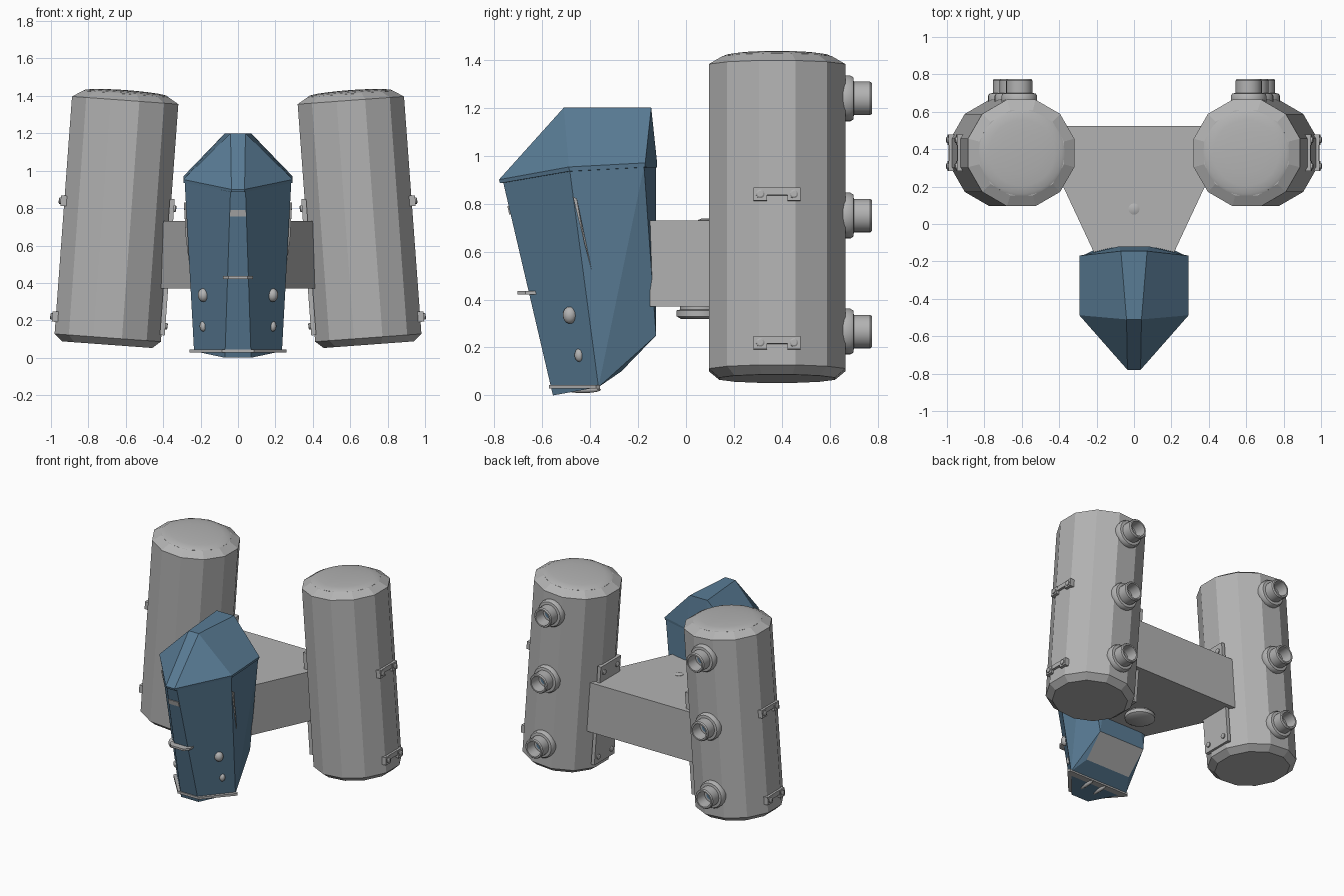
import bpy, bmesh, math
from mathutils import Matrix, Vector

if "Cube" in bpy.data.objects:
    bpy.data.objects.remove(bpy.data.objects["Cube"])


def material(name, rgb):
    m = bpy.data.materials.new(name)
    m.diffuse_color = (*rgb, 1)
    m.use_nodes = True
    m.node_tree.nodes["Principled BSDF"].inputs["Base Color"].default_value = m.diffuse_color
    return m


GREY = material("grey_metal", (0.45, 0.45, 0.45))
BLUE = material("steel_blue", (0.10, 0.20, 0.30))

# Frame of the right-hand tank: leans inwards towards the top
TANK = Matrix.Translation((0.65, 0.38, 0.74)) @ Matrix.Rotation(math.radians(-4.2), 4, 'Y')


def finish(name, bm, mat, mx=Matrix(), mirror=False, smooth=False):
    bmesh.ops.recalc_face_normals(bm, faces=bm.faces)
    bmesh.ops.transform(bm, matrix=mx, verts=bm.verts)
    me = bpy.data.meshes.new(name)
    bm.to_mesh(me)
    bm.free()
    me.materials.append(mat)
    ob = bpy.data.objects.new(name, me)
    bpy.context.collection.objects.link(ob)
    if mirror:
        ob.modifiers.new("mirror", 'MIRROR').use_mirror_merge = False
    if smooth:
        bpy.ops.object.select_all(action='DESELECT')
        ob.select_set(True)
        bpy.context.view_layer.objects.active = ob
        bpy.ops.object.shade_smooth_by_angle(angle=math.radians(35))
    return ob


def lathe(name, profile, n, mat, **kw):
    """Solid of revolution about local z from (radius, z) pairs, closed by caps."""
    bm = bmesh.new()
    rings = []
    for r, z in profile:
        rings.append([bm.verts.new((r * math.cos((i + .5) * math.tau / n),
                                    r * math.sin((i + .5) * math.tau / n), z)) for i in range(n)])
    for a, b in zip(rings, rings[1:]):
        for i in range(n):
            j = (i + 1) % n
            bm.faces.new((a[i], a[j], b[j], b[i]))
    bm.faces.new(rings[0])
    bm.faces.new(rings[-1])
    return finish(name, bm, mat, **kw)


def hull(name, pts, mat, both=True, **kw):
    """Faceted solid around points; both=True adds their mirror images in x."""
    bm = bmesh.new()
    for x, y, z in pts:
        bm.verts.new((x, y, z))
        if both and x:
            bm.verts.new((-x, y, z))
    res = bmesh.ops.convex_hull(bm, input=bm.verts)
    junk = {v for v in res["geom_interior"] if isinstance(v, bmesh.types.BMVert)}
    bmesh.ops.delete(bm, geom=list(junk), context='VERTS')
    bmesh.ops.dissolve_limit(bm, angle_limit=math.radians(2), verts=bm.verts, edges=bm.edges)
    return finish(name, bm, mat, **kw)


def box(name, c, s, mat, **kw):
    bm = bmesh.new()
    bmesh.ops.create_cube(bm, size=1, matrix=Matrix.Translation(c) @ Matrix.Diagonal((*s, 1)))
    return finish(name, bm, mat, **kw)


def blob(name, c, s, mat, **kw):
    bm = bmesh.new()
    bmesh.ops.create_uvsphere(bm, u_segments=16, v_segments=8, radius=1,
                              matrix=Matrix.Translation(c) @ Matrix.Diagonal((*s, 1)))
    return finish(name, bm, mat, mirror=True, smooth=True, **kw)


# Tanks with bevelled ends and a domed lid
R = 0.285 / math.cos(math.pi / 12)
lathe("tank", [(0.25, -0.672), (R, -0.635), (R, 0.638), (0.235, 0.673)], 12, GREY,
      mx=TANK, mirror=True)
lathe("tank_dome", [(0.23, 0.668)] + [(0.23 * math.cos(a), 0.673 + 0.02 * math.sin(a))
      for a in (0, .35, .7, 1.05, 1.4)], 32, GREY, mx=TANK, mirror=True, smooth=True)

# Rear nozzles
BACK = Matrix.Rotation(math.radians(-90), 4, 'X')
for z in (0.5, 0.01, -0.475):
    m = TANK @ Matrix.Translation((0, 0, z)) @ BACK
    lathe("nozzle", [(0.085, 0.24), (0.096, 0.265), (0.096, 0.305), (0.088, 0.318), (0.07, 0.32),
                     (0.07, 0.388), (0.064, 0.396), (0.054, 0.396), (0.05, 0.315)], 20, GREY,
          mx=m, mirror=True, smooth=True)
    lathe("nozzle_core", [(0.034, 0.316), (0.03, 0.322)], 16, BLUE, mx=m, mirror=True)

SIDE = Matrix.Rotation(math.radians(90), 4, 'Y')


def bolt(x, y, z):
    lathe("bolt", [(0.018, -0.018), (0.018, 0.008), (0.012, 0.012)], 12, GREY,
          mx=TANK @ Matrix.Translation((x, y, z)) @ SIDE @
          (Matrix.Rotation(math.pi, 4, 'X') if x < 0 else Matrix()), mirror=True)


# Outer clamps
for z in (0.078, -0.543):
    box("clamp_bar", (0.287, 0, z + 0.012), (0.03, 0.195, 0.032), GREY, mx=TANK, mirror=True)
    for y in (-0.07, 0.07):
        box("clamp_pad", (0.288, y, z), (0.034, 0.055, 0.055), GREY, mx=TANK, mirror=True)
        bolt(0.303, y, z)

# Inner mounting plates
box("mount_plate", (-0.29, 0, -0.235), (0.026, 0.23, 0.73), GREY, mx=TANK, mirror=True)
for z in (0.08, -0.55):
    for y in (-0.075, 0.075):
        bolt(-0.303, y, z)

# Yoke joining the tanks, with pivot knob below and cap above
hull("yoke", [(x, y, z) for x, y in ((0.215, -0.15), (0.43, 0.31), (0.43, 0.525))
              for z in (0.37, 0.73)], GREY)
lathe("pivot_knob", [(0.08, 0.318), (0.1, 0.33), (0.1, 0.355), (0.085, 0.358), (0.085, 0.38)],
      24, GREY, mx=Matrix.Translation((0, 0.06, 0)), smooth=True)
lathe("pivot_cap", [(0.03, 0.72), (0.03, 0.732), (0.015, 0.738)], 16, GREY,
      mx=Matrix.Translation((0, 0.08, 0)), smooth=True)

# Faceted pod: lower shell
pod = hull("pod_body", [(0.04, -0.765, 0.90), (0.285, -0.485, 0.94), (0.285, -0.175, 0.955),
                        (0.08, -0.125, 0.95), (0.07, -0.555, 0.0), (0.235, -0.365, 0.035),
                        (0.18, -0.27, 0.1), (0.185, -0.125, 0.25)], BLUE)
pod.data.materials.append(GREY)
for f in pod.data.polygons:      # bare metal panel under the back
    if f.normal.y > 0.5 and f.normal.z < -0.5 and abs(f.normal.x) < 0.2 and f.center.z > 0.12:
        f.material_index = 1

# Pod hood, slightly overhanging
hull("pod_hood", [(0.07, -0.145, 1.2), (0.04, -0.51, 1.2), (0.035, -0.78, 0.9),
                  (0.292, -0.488, 0.953), (0.292, -0.17, 0.97), (0.08, -0.12, 0.965),
                  (0.035, -0.776, 0.885), (0.29, -0.486, 0.935), (0.29, -0.172, 0.952),
                  (0.08, -0.122, 0.95)], BLUE)

# Pod trim: base rim, front fin, front plate
hull("base_rim", [(x, y, z) for x, y in ((0.085, -0.572), (0.258, -0.375), (0.245, -0.358))
                  for z in (0.028, 0.044)], GREY)
hull("front_fin", [(x, y, z) for x, y in ((0.05, -0.702), (0.08, -0.67), (0.08, -0.60))
                   for z in (0.422, 0.436)], GREY)
hull("front_plate", [(0.043, -0.737, 0.755), (0.041, -0.7455, 0.79),
                     (0.043, -0.73, 0.755), (0.041, -0.738, 0.79)], GREY)

# Side blades, side studs and belly blades
hull("side_blade", [(x, y, z) for y, z, w in ((-0.472, 0.83, 0.275), (-0.455, 0.82, 0.275),
                                              (-0.425, 0.64, 0.265), (-0.393, 0.52, 0.25))
                    for x in (w - 0.03, w + 0.014)], GREY, both=False, mirror=True)
blob("side_stud_upper", (0.185, -0.484, 0.335), (0.03, 0.03, 0.036), GREY)
blob("side_stud_lower", (0.185, -0.445, 0.168), (0.02, 0.02, 0.028), GREY)
blob("belly_blade", (0.055, -0.43, 0.024), (0.014, 0.075, 0.014), GREY,
     mx=Matrix.Identity(4))
